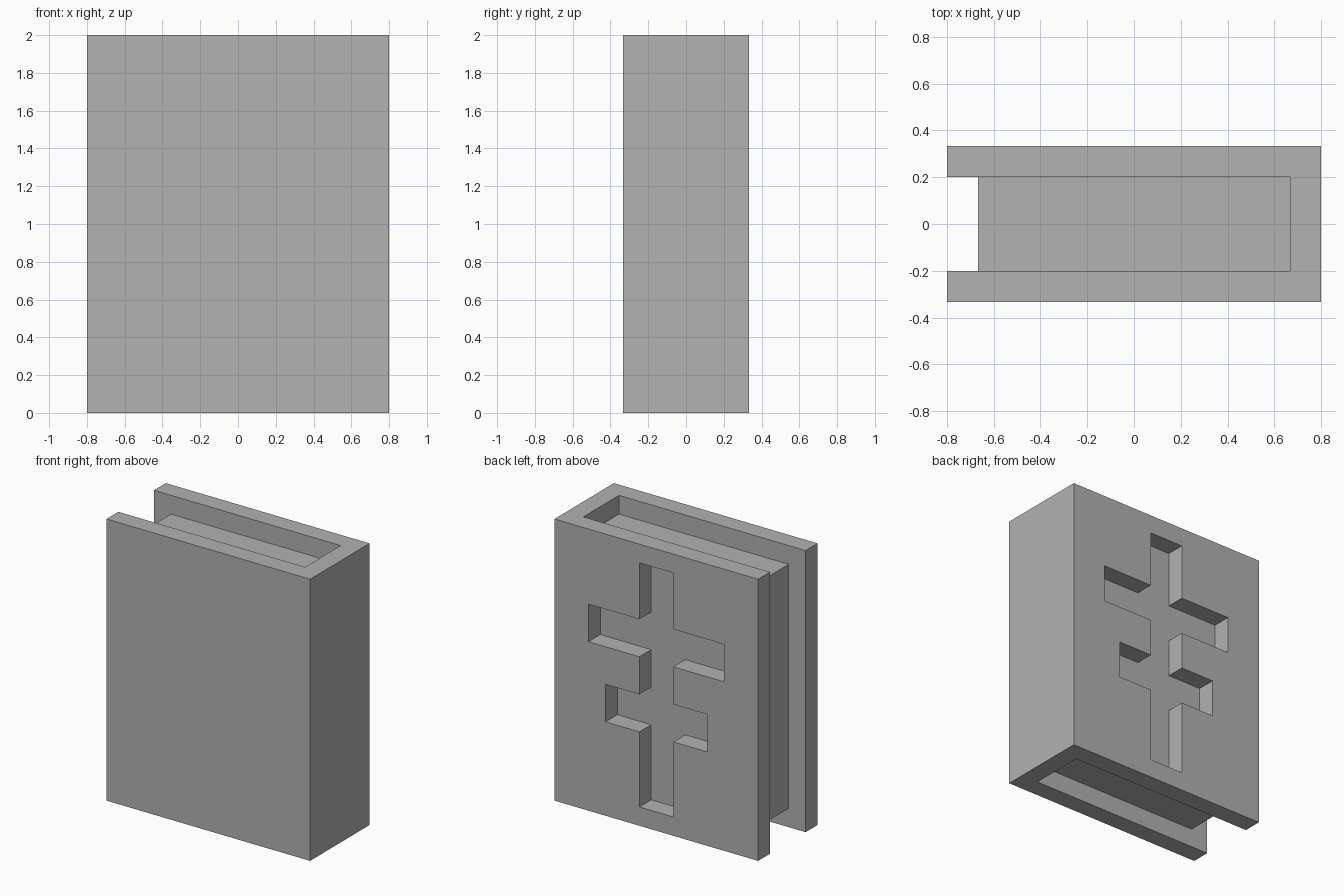
import bpy
import bmesh
from mathutils import Vector

default_cube = bpy.data.objects.get("Cube")
if default_cube:
    bpy.data.objects.remove(default_cube, do_unlink=True)

# Overall sizes
HALF_W, HALF_D, HEIGHT = 0.8, 1 / 3, 2.0
WALL = 0.4 / 3
INNER_W, INNER_D = HALF_W - WALL, HALF_D - WALL

grey = bpy.data.materials.new("plain grey")
grey.use_nodes = True
colour = (0.445, 0.445, 0.445, 1)
grey.diffuse_color = colour
grey.node_tree.nodes["Principled BSDF"].inputs["Base Color"].default_value = colour


def prism(name, outline, extrusion):
    """Solid made by sweeping a flat outline along a vector."""
    bm = bmesh.new()
    face = bm.faces.new([bm.verts.new(p) for p in outline])
    swept = bmesh.ops.extrude_face_region(bm, geom=[face], use_keep_orig=True)
    moved = [v for v in swept["geom"] if isinstance(v, bmesh.types.BMVert)]
    bmesh.ops.translate(bm, verts=moved, vec=Vector(extrusion))
    bmesh.ops.recalc_face_normals(bm, faces=bm.faces)
    mesh = bpy.data.meshes.new(name)
    bm.to_mesh(mesh)
    bm.free()
    mesh.materials.append(grey)
    obj = bpy.data.objects.new(name, mesh)
    bpy.context.collection.objects.link(obj)
    return obj


# Book cover: front, spine and back as one C-shaped profile, open at -x
half = [(-HALF_W, INNER_D), (-HALF_W, HALF_D), (HALF_W, HALF_D)]
inner = (INNER_W, INNER_D)
upper = [inner] + half
lower = [(x, -y) for x, y in reversed(upper)]
cover = prism("book_cover", [(x, y, 0) for x, y in upper + lower], (0, 0, HEIGHT))

# Page block, set back from the three open edges
pages = prism(
    "page_block",
    [(x, y, WALL) for x, y in ((-INNER_W, -INNER_D), (INNER_W, -INNER_D),
                               (INNER_W, INNER_D), (-INNER_W, INNER_D))],
    (0, 0, HEIGHT - 2 * WALL))

# Double-barred cross emblem: (half width, bottom, top) in wall units
stem, short_arm, long_arm = 1, 3, 4
steps = [(stem, 1), (stem, 5), (short_arm, 5), (short_arm, 7), (stem, 7), (stem, 9),
         (long_arm, 9), (long_arm, 11), (stem, 11), (stem, 14)]
right_side = [(w * WALL, z * WALL) for w, z in steps]
cross = right_side + [(-x, z) for x, z in reversed(right_side)]
cutter = prism("emblem_cutter", [(x, INNER_D - 0.1, z) for x, z in cross], (0, 0.4, 0))
cutter.hide_render = True

# Cut the emblem through the back cover, down to the pages
cut = cover.modifiers.new("emblem", "BOOLEAN")
cut.operation = "DIFFERENCE"
cut.solver = "EXACT"
cut.object = cutter
bpy.context.view_layer.update()
graph = bpy.context.evaluated_depsgraph_get()
cut_mesh = bpy.data.meshes.new_from_object(cover.evaluated_get(graph))
cover.modifiers.clear()
cover.data = cut_mesh
bpy.data.objects.remove(cutter, do_unlink=True)
